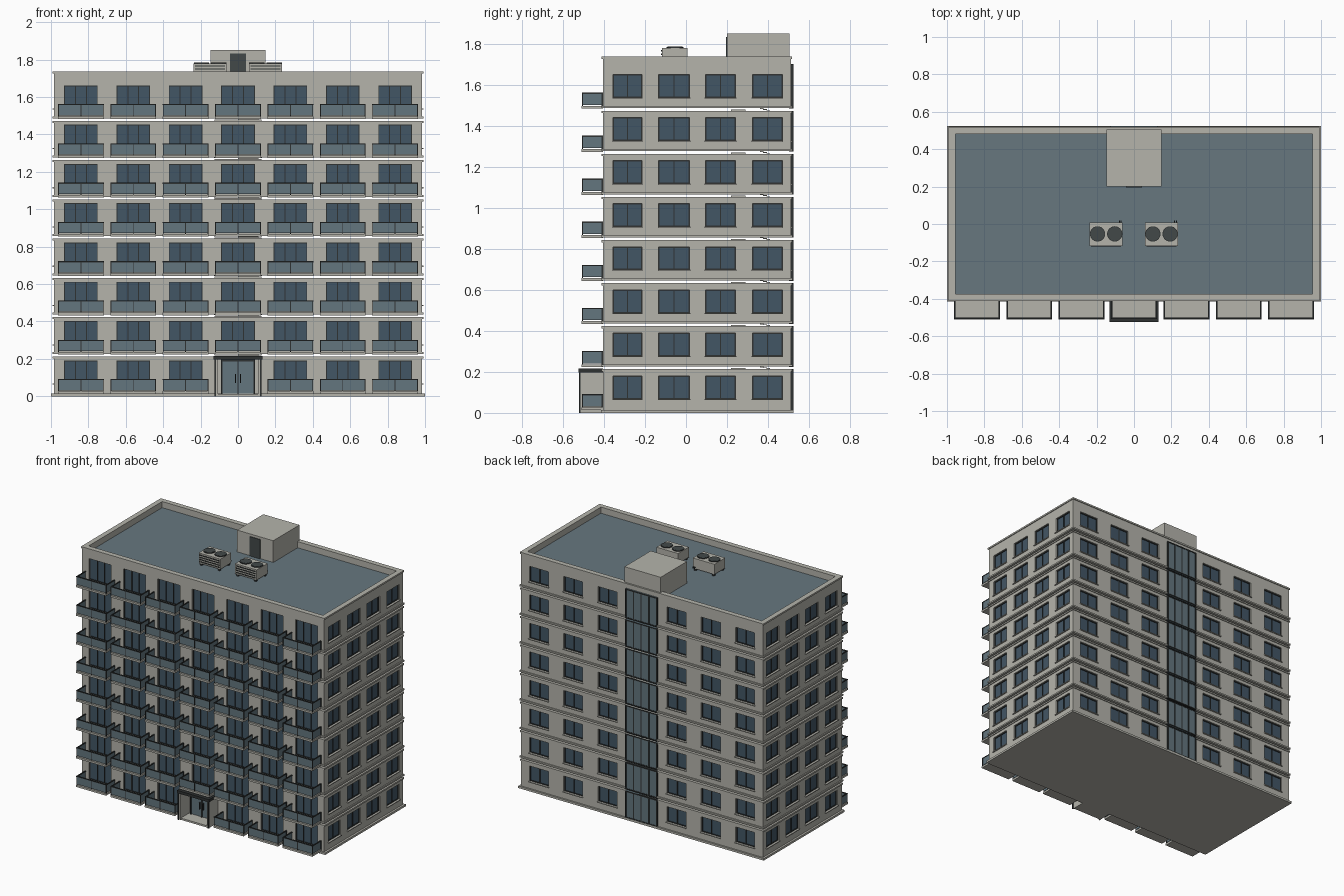
import bpy, bmesh, math
from mathutils import Matrix

if "Cube" in bpy.data.objects:
    bpy.data.objects.remove(bpy.data.objects["Cube"])

def material(name, r, g, b):
    m = bpy.data.materials.new(name)
    m.diffuse_color = (r, g, b, 1)
    m.use_nodes = True
    m.node_tree.nodes["Principled BSDF"].inputs["Base Color"].default_value = m.diffuse_color
    return m

WALL = material("concrete", .46, .455, .41)
GLASS = material("window_glass", .055, .093, .13)
PALE = material("pale_glass", .127, .18, .21)
ROOF = material("roof_blue_grey", .135, .185, .212)
DARK = material("dark_frame", .028, .032, .032)
FAN = material("fan_grey", .055, .066, .066)

def boxes(name, items, mat):
    """One object from boxes given as (x0, x1, y0, y1, z0, z1)."""
    bm = bmesh.new()
    for x0, x1, y0, y1, z0, z1 in items:
        mx = (Matrix.Translation(((x0 + x1) / 2, (y0 + y1) / 2, (z0 + z1) / 2))
              @ Matrix.Diagonal((abs(x1 - x0), abs(y1 - y0), abs(z1 - z0), 1)))
        bmesh.ops.create_cube(bm, size=1, matrix=mx)
    me = bpy.data.meshes.new(name)
    bm.to_mesh(me)
    bm.free()
    me.materials.append(mat)
    ob = bpy.data.objects.new(name, me)
    bpy.context.collection.objects.link(ob)
    return ob

FLOORS, H = 8, .21
X, Y0, Y1 = .985, -.405, .512            # wall faces
BAYS = [i * .28 for i in range(-3, 4)]
ROOF_Z, TOP = 1.69, 1.737

# Facade openings: (side, centre, width, bottom, top, panes)
openings = [("front", c, .18, .035, .192, 3) for c in BAYS if abs(c) > .01]
openings += [("back", c, .155, .068, .18, 2) for c in BAYS if abs(c) > .01]
for s in ("left", "right"):
    openings += [(s, c, w, .068, .18, 2)
                 for c, w in ((-.285, .14), (-.058, .15), (.168, .148), (.397, .146))]
middle = ("front", 0, .18, .035, .192, 3)

def on_side(side, a0, a1, d0, d1, z0, z1):
    """Box on a facade: a along it, d depth outward from the wall face."""
    if side == "front":
        return (a0, a1, Y0 - d1, Y0 - d0, z0, z1)
    if side == "back":
        return (a0, a1, Y1 + d0, Y1 + d1, z0, z1)
    if side == "right":
        return (X + d0, X + d1, a0, a1, z0, z1)
    return (-X - d1, -X - d0, a0, a1, z0, z1)

def ring(x, y0, y1, t, z0, z1):
    """Four boxes forming a rectangular ring of width t."""
    return [(-x, x, y0, y0 + t, z0, z1), (-x, x, y1 - t, y1, z0, z1),
            (-x, -x + t, y0 + t, y1 - t, z0, z1), (x - t, x, y0 + t, y1 - t, z0, z1)]

# Storeys, separated by thin open joints
panes, frames, sills, ledges = [], [], [], []
for k in range(FLOORS):
    z = k * H
    ops = openings + [middle]
    body = boxes(f"storey_{k}", [(-X, X, Y0, Y1, z + (.016 if k else 0), z + H + .002)], WALL)
    cut = boxes(f"window_cutter_{k}",
                [on_side(s, c - w / 2, c + w / 2, -.022, .05, z + b, z + t)
                 for s, c, w, b, t, n in ops], WALL)
    cut.hide_render = True
    cut.hide_set(True)
    mod = body.modifiers.new("openings", "BOOLEAN")
    mod.operation, mod.object, mod.solver = "DIFFERENCE", cut, "EXACT"
    for s, c, w, b, t, n in ops:
        a0, a1, b, t = c - w / 2, c + w / 2, z + b, z + t
        panes.append(on_side(s, a0, a1, -.024, -.013, b, t))
        f = .005
        frames += [on_side(s, a0, a1, -.02, -.008, b, b + f),
                   on_side(s, a0, a1, -.02, -.008, t - f, t)]
        for i in range(n + 1):
            m = a0 + f / 2 + (w - f) * i / n
            frames.append(on_side(s, m - f / 2, m + f / 2, -.02, -.008, b, t))
        if s != "front":
            sills.append(on_side(s, a0 - .004, a1 + .004, -.012, .008, b - .006, b))
    # projecting ledges above and below each joint
    if k:
        ledges += ring(X + .008, Y0 - .008, Y1 + .008, .03, z + .016, z + .027)
    if k < FLOORS - 1:
        ledges += ring(X + .006, Y0 - .006, Y1 + .006, .03, z + H - .008, z + H + .003)
boxes("window_panes", panes, GLASS)
boxes("window_frames", frames, DARK)
boxes("window_sills", sills, WALL)
boxes("storey_ledges", ledges, WALL)
boxes("plinth", ring(1, Y0 - .01, Y1 + .012, .04, 0, .015), WALL)

# Balconies with glazed railings
slabs, rail_glass, rails = [], [], []
for k in range(FLOORS):
    z = k * H
    for c in BAYS:
        if k == 0 and c == 0:
            continue
        a, b, yf = c - .1225, c + .1225, -.507
        slabs.append((a, b, yf - .003, Y0, z + .013, z + .027))
        rail_glass += [(a + .003, b - .003, yf + .002, yf + .006, z + .032, z + .087),
                       (a + .002, a + .006, yf + .004, Y0, z + .032, z + .087),
                       (b - .006, b - .002, yf + .004, Y0, z + .032, z + .087)]
        rails += [(a, b, yf, yf + .008, z + .086, z + .092),
                  (a, a + .008, yf, Y0, z + .086, z + .092),
                  (b - .008, b, yf, Y0, z + .086, z + .092)]
        rails += [(p - .0025, p + .0025, yf, yf + .006, z + .026, z + .088)
                  for p in (a + .003, c, b - .003)]
        rails += [(p - .0025, p + .0025, Y0 - .006, Y0, z + .026, z + .088)
                  for p in (a + .003, b - .003)]
boxes("balcony_slabs", slabs, WALL)
boxes("balcony_glass", rail_glass, PALE)
boxes("balcony_rails", rails, DARK)

# Entrance porch
boxes("porch_walls", [(s * .107, s * .122, -.515, Y0, 0, .196) for s in (-1, 1)], WALL)
boxes("porch_step", [(-.107, .107, -.512, Y0, 0, .013)], WALL)
boxes("porch_canopy", [(-.13, .13, -.524, Y0, .196, .216)], DARK)
boxes("porch_posts", [(s * .118, s * .126, -.522, -.514, 0, .2) for s in (-1, 1)], DARK)
boxes("door_glass", [(-.085, .085, -.42, Y0, .015, .188)], PALE)
boxes("door_frame", [(x - .004, x + .004, -.426, Y0, .013, .196) for x in (-.088, 0, .088)]
      + [(-.092, .092, -.426, Y0, .186, .196)]
      + [(s * .012, s * .016, -.432, -.42, .07, .12) for s in (-1, 1)], DARK)

# Glazed stairwell at the back
glass, bars, landings = [], [], []
for k in range(FLOORS):
    z = k * H
    z0, z1 = z + .014, z + H + (.003 if k < FLOORS - 1 else .02)
    glass.append((-.125, .125, Y1 - .01, Y1 + .0085, z0, z1))
    for i in range(5):
        x = -.125 + i * .0625
        bars.append((x - .004, x + .004, Y1 - .01, Y1 + .012, z0, z1))
    bars += [(-.127, .127, Y1 - .01, Y1 + .011, z0, z0 + .008),
             (-.127, .127, Y1 - .01, Y1 + .011, z1 - .008, z1)]
    if k:
        landings.append((-.125, .125, .22, .29, z + .002, z + .009))
        landings += [(.0, .11, .36 + i * .016, .378 + i * .016, z + .012 - i * .004, z + .016 - i * .004)
                     for i in range(3)]
boxes("stairwell_glass", glass, PALE)
boxes("stairwell_bars", bars, DARK)
boxes("stair_landings", landings, WALL)

# Roof, parapet and coping
boxes("parapet", ring(X, Y0, Y1, .028, 1.68, TOP - .01), WALL)
boxes("parapet_coping", ring(X + .006, Y0 - .006, Y1 + .006, .037, TOP - .012, TOP), WALL)
boxes("roof_deck", [(-.96, .96, Y0 + .026, Y1 - .026, 1.68, ROOF_Z)], ROOF)

# Stair house on the roof
boxes("roof_house", [(-.147, .147, .2, .505, ROOF_Z, 1.85)], WALL)
boxes("roof_house_door", [(-.042, .042, .195, .201, ROOF_Z, 1.832)], FAN)

# Rooftop cooling units
def disc(name, x, y, z, r, h, mat):
    bpy.ops.mesh.primitive_cylinder_add(vertices=24, radius=r, depth=h, location=(x, y, z))
    ob = bpy.context.object
    ob.name = name
    ob.data.materials.append(mat)

for n, c in enumerate((-.149, .147)):
    l, r, f, b = c - .088, c + .088, -.118, .008
    boxes(f"cooling_unit_{n}", [(l, r, f, b, 1.705, 1.78)], WALL)
    boxes(f"cooling_feet_{n}", [(x - .008, x + .008, y - .008, y + .008, ROOF_Z, 1.706)
                                for x in (l + .015, r - .015) for y in (f + .012, b - .012)], DARK)
    boxes(f"cooling_louvres_{n}", [(l + .008, r - .008, f - .003, f + .002, z, z + .007)
                                   for z in (1.714, 1.73, 1.746, 1.762)], DARK)
    boxes(f"cooling_pipes_{n}", [(r - .02 + d, r - .015 + d, b, b + .012, 1.71, 1.72)
                                 for d in (0, .01)], DARK)
    for i, d in enumerate((-.046, .046)):
        disc(f"fan_rim_{n}_{i}", c + d, -.053, 1.781, .041, .006, DARK)
        disc(f"fan_{n}_{i}", c + d, -.053, 1.782, .037, .007, FAN)
